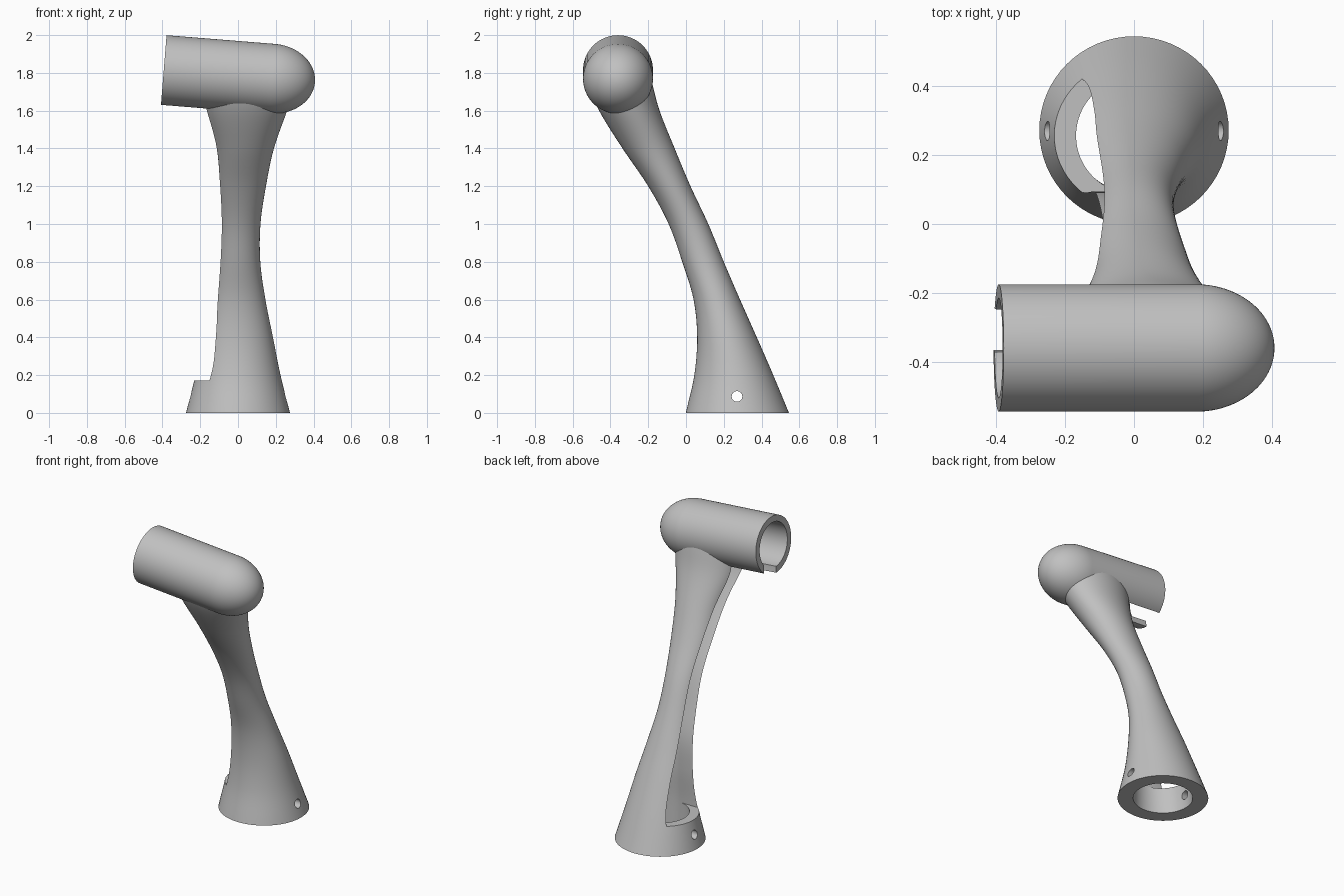
import bpy
import bmesh
from math import sin, cos, pi, radians
from mathutils import Vector, Matrix

cube = bpy.data.objects.get("Cube")
if cube:
    bpy.data.objects.remove(cube, do_unlink=True)

grey = bpy.data.materials.new("plain grey")
grey.use_nodes = True
colour = (0.53, 0.53, 0.53, 1)
grey.diffuse_color = colour
grey.node_tree.nodes["Principled BSDF"].inputs["Base Color"].default_value = colour

SIDES = 64
ANGLES = [2 * pi * i / SIDES for i in range(SIDES)]


def loft(name, rings):
    """Closed skin over a list of point rings."""
    bm = bmesh.new()
    loops = [[bm.verts.new(p) for p in ring] for ring in rings]
    for a, b in zip(loops, loops[1:]):
        for i in range(SIDES):
            j = (i + 1) % SIDES
            bm.faces.new((a[i], a[j], b[j], b[i]))
    bm.faces.new(loops[0])
    bm.faces.new(loops[-1])
    bmesh.ops.recalc_face_normals(bm, faces=bm.faces)
    mesh = bpy.data.meshes.new(name)
    bm.to_mesh(mesh)
    bm.free()
    mesh.materials.append(grey)
    obj = bpy.data.objects.new(name, mesh)
    bpy.context.collection.objects.link(obj)
    return obj


def smooth_rows(rows, steps=6):
    """Catmull-Rom interpolation through rows of numbers."""
    pts = [Vector(r) for r in rows]
    pts = [2 * pts[0] - pts[1]] + pts + [2 * pts[-1] - pts[-2]]
    out = []
    for a, b, c, d in zip(pts, pts[1:], pts[2:], pts[3:]):
        for k in range(steps):
            t = k / steps
            out.append(b + (c - a) * t / 2 + (2 * a - 5 * b + 4 * c - d) * t**2 / 2
                       + (3 * b - a - 3 * c + d) * t**3 / 2)
    return out + [pts[-2]]


def lathe(name, profile, frame):
    """Revolve (distance, radius) pairs about the x axis of a frame."""
    return loft(name, [[frame @ Vector((s, r * cos(a), r * sin(a))) for a in ANGLES]
                       for s, r in profile])


def cut(obj, *cutters):
    for c in cutters:
        mod = obj.modifiers.new("cut " + c.name, 'BOOLEAN')
        mod.operation = 'DIFFERENCE'
        mod.solver = 'EXACT'
        mod.object = c


# Leg outline: height, centre x, centre y, half width x, half width y
leg_rows = smooth_rows([
    (0, 0, .272, .275, .273), (.2, 0, .253, .225, .209), (.4, 0, .217, .185, .158),
    (.6, 0, .163, .145, .123), (.8, 0, .09, .118, .11), (1, .005, .013, .114, .105),
    (1.2, .015, -.088, .133, .112), (1.4, .03, -.198, .16, .138),
    (1.6, .04, -.30, .22, .16), (1.75, .05, -.35, .26, .17)])
leg = loft("leg", [[(cx + rx * cos(a), cy + ry * sin(a), z) for a in ANGLES]
                   for z, cx, cy, rx, ry in leg_rows])

# Bore outline: height, centre x, centre y, radius
bore_rows = smooth_rows([
    (-.1, 0, .272, .18), (0, 0, .272, .18), (.2, 0, .253, .165), (.4, 0, .217, .125),
    (.6, 0, .163, .085), (.8, 0, .09, .07), (1, 0, .013, .065), (1.2, .01, -.088, .065),
    (1.4, .02, -.198, .065), (1.6, .03, -.295, .065), (1.74, .04, -.312, .064)])
bore = loft("bore cutter", [[(cx + r * cos(a), cy + r * sin(a), z) for a in ANGLES]
                            for z, cx, cy, r in bore_rows])

# Long slot: the bore stretched out through the open side, above the foot collar
SLOT_Z = .172
slot_rows = [r for r in bore_rows if r[0] > SLOT_Z + .01]
below = [r for r in bore_rows if r[0] <= SLOT_Z][-1]
t = (SLOT_Z - below[0]) / (slot_rows[0][0] - below[0])
slot_rows.insert(0, below.lerp(slot_rows[0], t))


def slot_x(cx, r, a):
    return cx + .5 * r * cos(a) if cos(a) > -.001 else cx - .6 + r * cos(a)


slot = loft("slot cutter", [[(slot_x(cx, r, a), cy + .98 * r * sin(a), z) for a in ANGLES]
                            for z, cx, cy, r in slot_rows])

# Head: tilted tube with a rounded nose
frame = Matrix.Translation((-.393, -.36, 1.815)) @ Matrix.Rotation(.08, 4, 'Y')
R, BODY, NOSE = .185, .575, .228
nose = [(BODY + NOSE * sin(k * pi / 48), R * cos(k * pi / 48)) for k in range(24)]
head = lathe("head", [(0, R)] + nose + [(BODY + NOSE, .003)], frame)
head_bore = lathe("head bore cutter", [(-.1, .145), (BODY, .145)], frame)
joint = lathe("joint cutter", [(-.1, .163), (BODY, .163)], frame)

# Cross pin hole through the foot
pin = lathe("pin cutter", [(-.5, .028), (.5, .028)], Matrix.Translation((0, .27, .087)))

cut(leg, bore, slot, joint, pin)
cut(head, head_bore, slot, bore)

# Bake the cuts, then drop the cutters
bpy.context.view_layer.update()
deps = bpy.context.evaluated_depsgraph_get()
baked = [(o, bpy.data.meshes.new_from_object(o.evaluated_get(deps))) for o in (leg, head)]
for obj, mesh in baked:
    obj.modifiers.clear()
    obj.data = mesh
    mesh.name = obj.name
for c in (bore, slot, head_bore, joint, pin):
    bpy.data.objects.remove(c, do_unlink=True)

bpy.ops.object.select_all(action='DESELECT')
for obj in (leg, head):
    obj.select_set(True)
bpy.context.view_layer.objects.active = leg
bpy.ops.object.shade_smooth_by_angle(angle=radians(30))
